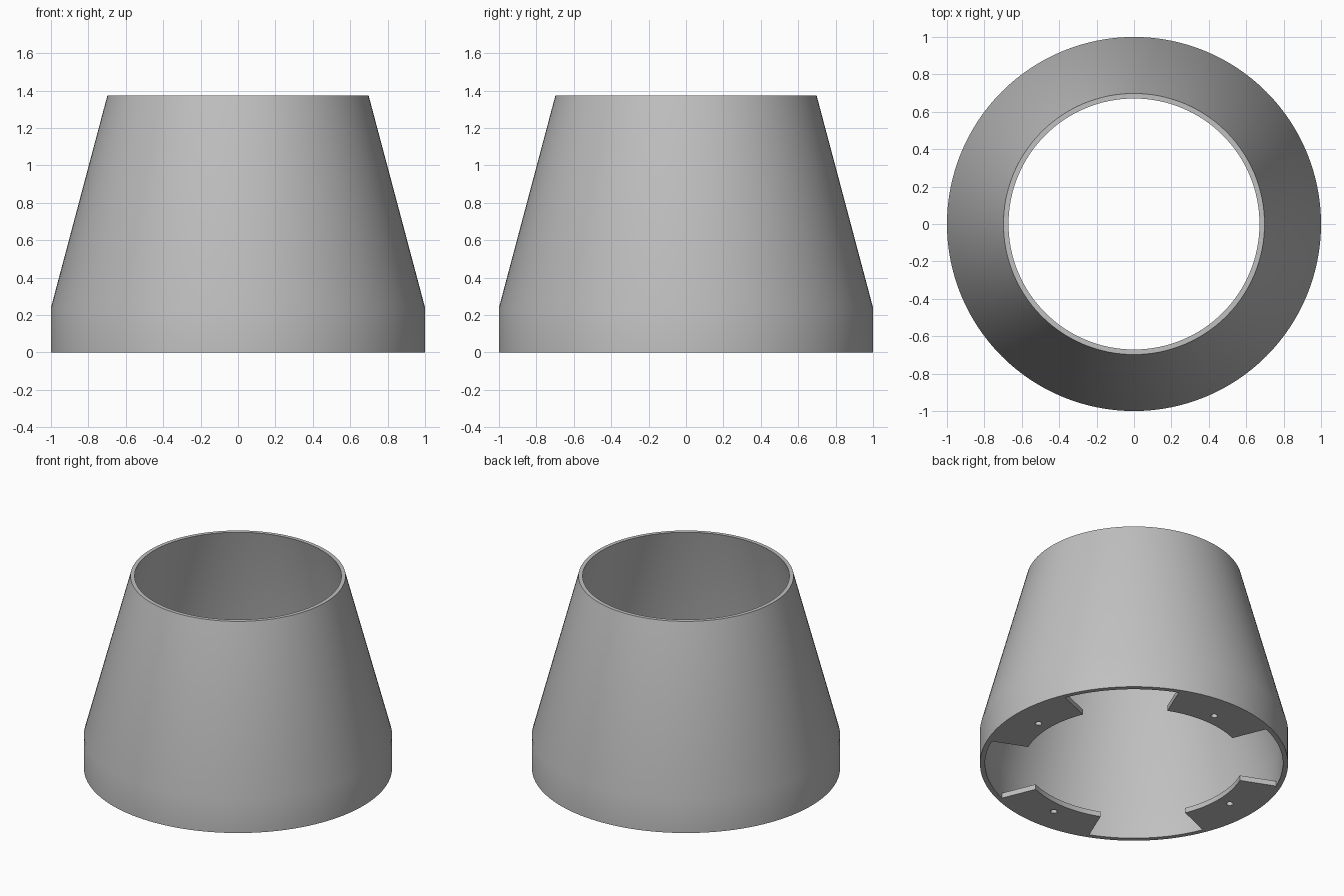
import bpy
import bmesh
from math import sin, cos, radians, pi

if "Cube" in bpy.data.objects:
    bpy.data.objects.remove(bpy.data.objects["Cube"], do_unlink=True)

SEGMENTS = 128
WALL_INNER = 0.967
TAB_INNER = 0.72
TAB_THICK = 0.037
TAB_HALF_ANGLE = radians(22.5)
HOLE_RING = 0.81
HOLE_RADIUS = 0.022

grey = bpy.data.materials.new("light_grey")
grey.use_nodes = True
grey.diffuse_color = (0.527, 0.527, 0.527, 1)
grey.node_tree.nodes["Principled BSDF"].inputs["Base Color"].default_value = grey.diffuse_color


def add_part(name, bm):
    """Turn a bmesh into a shaded object."""
    bmesh.ops.remove_doubles(bm, verts=bm.verts, dist=1e-5)
    bmesh.ops.recalc_face_normals(bm, faces=bm.faces)
    mesh = bpy.data.meshes.new(name)
    bm.to_mesh(mesh)
    bm.free()
    mesh.materials.clear()
    mesh.materials.append(grey)
    obj = bpy.data.objects.new(name, mesh)
    bpy.context.collection.objects.link(obj)
    bpy.ops.object.select_all(action='DESELECT')
    obj.select_set(True)
    bpy.context.view_layer.objects.active = obj
    bpy.ops.object.shade_smooth_by_angle(angle=radians(30))
    return obj


def arc(radius, start, end, steps, cx=0.0):
    angles = [start + (end - start) * i / steps for i in range(steps + 1)]
    return [(cx + radius * cos(a), radius * sin(a)) for a in angles]


# Hollow tapered shell: lathe a closed wall profile
profile = [(1, 0), (1, 0.24), (0.698, 1.375), (0.671, 1.375),
           (WALL_INNER, 0.24), (WALL_INNER, 0)]
bm = bmesh.new()
rings = []
for i in range(SEGMENTS):
    a = 2 * pi * i / SEGMENTS
    rings.append([bm.verts.new((r * cos(a), r * sin(a), z)) for r, z in profile])
for i, ring in enumerate(rings):
    after = rings[(i + 1) % SEGMENTS]
    for j in range(len(profile)):
        k = (j + 1) % len(profile)
        bm.faces.new((ring[j], after[j], after[k], ring[k]))
add_part("tapered_shell", bm)

# Mounting tab outline with a screw hole, filled and extruded
curve = bpy.data.curves.new("tab_outline", 'CURVE')
curve.dimensions = '2D'
curve.fill_mode = 'BOTH'
curve.extrude = TAB_THICK / 2
outline = (arc(WALL_INNER, -TAB_HALF_ANGLE, TAB_HALF_ANGLE, 16)
           + arc(TAB_INNER, TAB_HALF_ANGLE, -TAB_HALF_ANGLE, 16))
hole = arc(HOLE_RADIUS, 0, 2 * pi, 24, HOLE_RING)[:-1]
for points in (outline, hole):
    spline = curve.splines.new('POLY')
    spline.points.add(len(points) - 1)
    for p, (x, y) in zip(spline.points, points):
        p.co = (x, y, 0, 1)
    spline.use_cyclic_u = True
helper = bpy.data.objects.new("tab_outline", curve)
bpy.context.collection.objects.link(helper)
bpy.context.view_layer.update()
evaluated = helper.evaluated_get(bpy.context.evaluated_depsgraph_get())
tab_mesh = bpy.data.meshes.new_from_object(evaluated)
bpy.data.objects.remove(helper, do_unlink=True)

# Four tabs around the base, flush with the bottom rim
for i, side in enumerate(("left", "back", "right", "front")):
    bm = bmesh.new()
    bm.from_mesh(tab_mesh)
    tab = add_part(side + "_mounting_tab", bm)
    tab.location.z = TAB_THICK / 2
    tab.rotation_euler.z = i * pi / 2
bpy.data.meshes.remove(tab_mesh)
